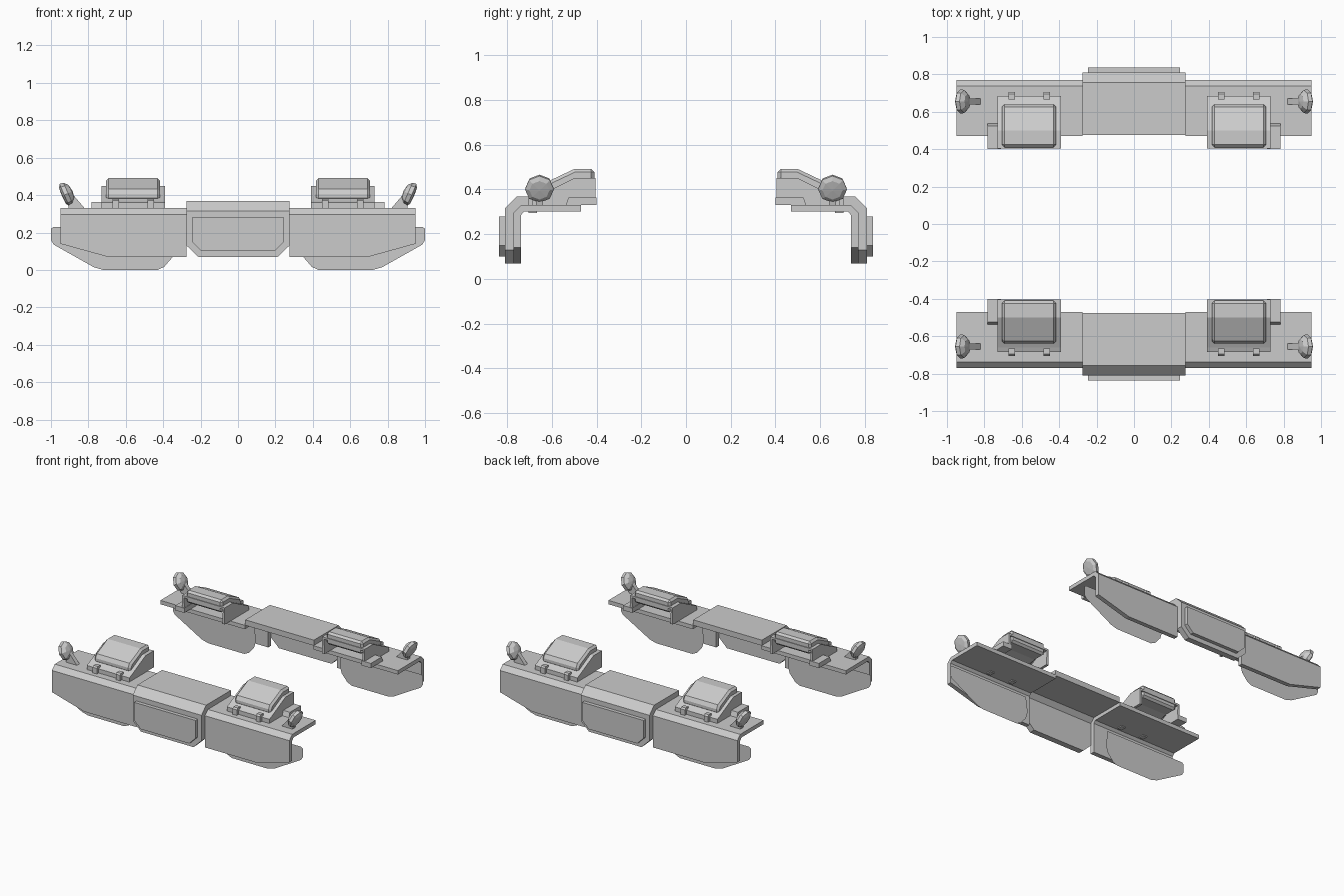
import bpy, bmesh, math
from mathutils import Vector, Matrix

if "Cube" in bpy.data.objects:
    bpy.data.objects.remove(bpy.data.objects["Cube"])


def finish(name, bm, mirror_x=True, shell=0, bevel=0):
    bmesh.ops.recalc_face_normals(bm, faces=bm.faces)
    me = bpy.data.meshes.new(name)
    bm.to_mesh(me)
    bm.free()
    ob = bpy.data.objects.new(name, me)
    bpy.context.collection.objects.link(ob)
    if bevel:
        b = ob.modifiers.new("bevel", 'BEVEL')
        b.width, b.segments = bevel, 1
        b.limit_method, b.angle_limit = 'ANGLE', math.radians(50)
    if shell:
        s = ob.modifiers.new("shell", 'SOLIDIFY')
        s.thickness, s.offset = shell, -1
    m = ob.modifiers.new("mirror", 'MIRROR')
    m.use_axis = (mirror_x, True, False)
    m.use_mirror_merge = False
    return ob


def prism(points, a, b, axis):
    """Extrude a 2D profile (y,z along x, or x,z along y) from a to b."""
    bm = bmesh.new()
    place = (lambda p: (a, p[0], p[1])) if axis == 'x' else (lambda p: (p[0], a, p[1]))
    face = bm.faces.new([bm.verts.new(place(p)) for p in points])
    if a != b:
        ext = bmesh.ops.extrude_face_region(bm, geom=[face], use_keep_orig=True)
        vs = [g for g in ext['geom'] if isinstance(g, bmesh.types.BMVert)]
        bmesh.ops.translate(bm, verts=vs, vec=(b - a, 0, 0) if axis == 'x' else (0, b - a, 0))
    return bm


def cut_corners(bm, x1, z1, x2, z2, sides=(1, -1)):
    """Slice off the lower end corners along a sloping line."""
    for s in sides:
        bmesh.ops.bisect_plane(bm, geom=bm.verts[:] + bm.edges[:] + bm.faces[:],
                               plane_co=(s * x1, 0, z1), plane_no=(s * (z1 - z2), 0, -(x1 - x2)),
                               clear_outer=True)
        bmesh.ops.holes_fill(bm, edges=[e for e in bm.edges if e.is_boundary], sides=0)


def open_shell(bm):
    """Remove the bottom and the inward end so the part is hollow."""
    bmesh.ops.recalc_face_normals(bm, faces=bm.faces)
    bm.normal_update()
    doomed = [f for f in bm.faces if f.normal.z < -0.9 or f.normal.y > 0.9]
    bmesh.ops.delete(bm, geom=doomed, context='FACES')


# angled fender halves with sloped lower ends, meeting the centre cover
bm = prism([(-.47, .33), (-.737, .33), (-.77, .297), (-.77, .068),
            (-.738, .068), (-.738, .285), (-.722, .302), (-.47, .302)], .275, .95, 'x')
cut_corners(bm, .95, .14, .69, .068, sides=(1,))
finish("fender", bm)

# central armour cover, a larger shell of the same section
bm = prism([(-.475, .368), (-.757, .368), (-.81, .315), (-.81, .068),
            (-.768, .068), (-.768, .297), (-.737, .328), (-.475, .328)], -.275, .275, 'x')
cut_corners(bm, .275, .13, .21, .068)
finish("centre_cover", bm, mirror_x=False)

# raised pad on the central cover
pad = [(-.245, .28), (-.245, .15), (-.195, .10), (.195, .10), (.245, .15), (.245, .28)]
finish("centre_pad", prism(pad, -.836, -.81, 'y'), mirror_x=False)

# thin mud flap behind each fender end
flap = [(.985, .23), (1, .22), (1, .16), (.985, .135), (.77, .014), (.72, 0),
        (.43, 0), (.395, .016), (.35, .068), (.335, .12), (.35, .23)]
finish("mud_flap", prism(flap, -.685, -.685, 'y'))

# hollow intake housing
bm = prism([(-.405, .33), (-.405, .45), (-.50, .45), (-.66, .37),
            (-.685, .36), (-.685, .33)], .39, .73, 'x')
open_shell(bm)
finish("intake_housing", bm, shell=.02)

# bevelled hood over the housing
bm = prism([(-.41, .40), (-.41, .491), (-.50, .491), (-.625, .432),
            (-.64, .405), (-.64, .37), (-.50, .40)], .417, .706, 'x')
finish("intake_hood", bm, bevel=.014)

# side step beside the housing
step = [(-.40, .33), (-.40, .364), (-.525, .364), (-.537, .33)]
finish("side_step", prism(step, .71, .783, 'x'))

# small latches at the housing foot, passing through the fender top
for x in (.467, .653):
    latch = [(-.665, .295), (-.665, .38), (-.695, .38), (-.705, .37), (-.705, .295)]
    finish("latch", prism(latch, x - .017, x + .017, 'x'))

# lamp bracket
finish("lamp_bracket", prism([(.82, .33), (.905, .33), (.915, .375), (.88, .40)], -.67, -.64, 'y'))

# eight-sided lamp bowl facing outward and slightly down
bm = bmesh.new()
prof = [(0, -.008), (.045, -.005), (.065, .006), (.062, .028), (.040, .048), (0, .055)]
vs = [bm.verts.new((r, 0, z)) for r, z in prof]
es = [bm.edges.new(p) for p in zip(vs, vs[1:])]
bmesh.ops.spin(bm, geom=vs + es, cent=(0, 0, 0), axis=(0, 0, 1), angle=math.tau, steps=8)
bmesh.ops.remove_doubles(bm, verts=bm.verts, dist=.0005)
inward = Vector((-.915, 0, .40)).to_track_quat('Z', 'Y').to_matrix().to_4x4()
bmesh.ops.transform(bm, matrix=Matrix.Translation((.934, -.655, .398)) @ inward, verts=bm.verts)
finish("lamp", bm)
